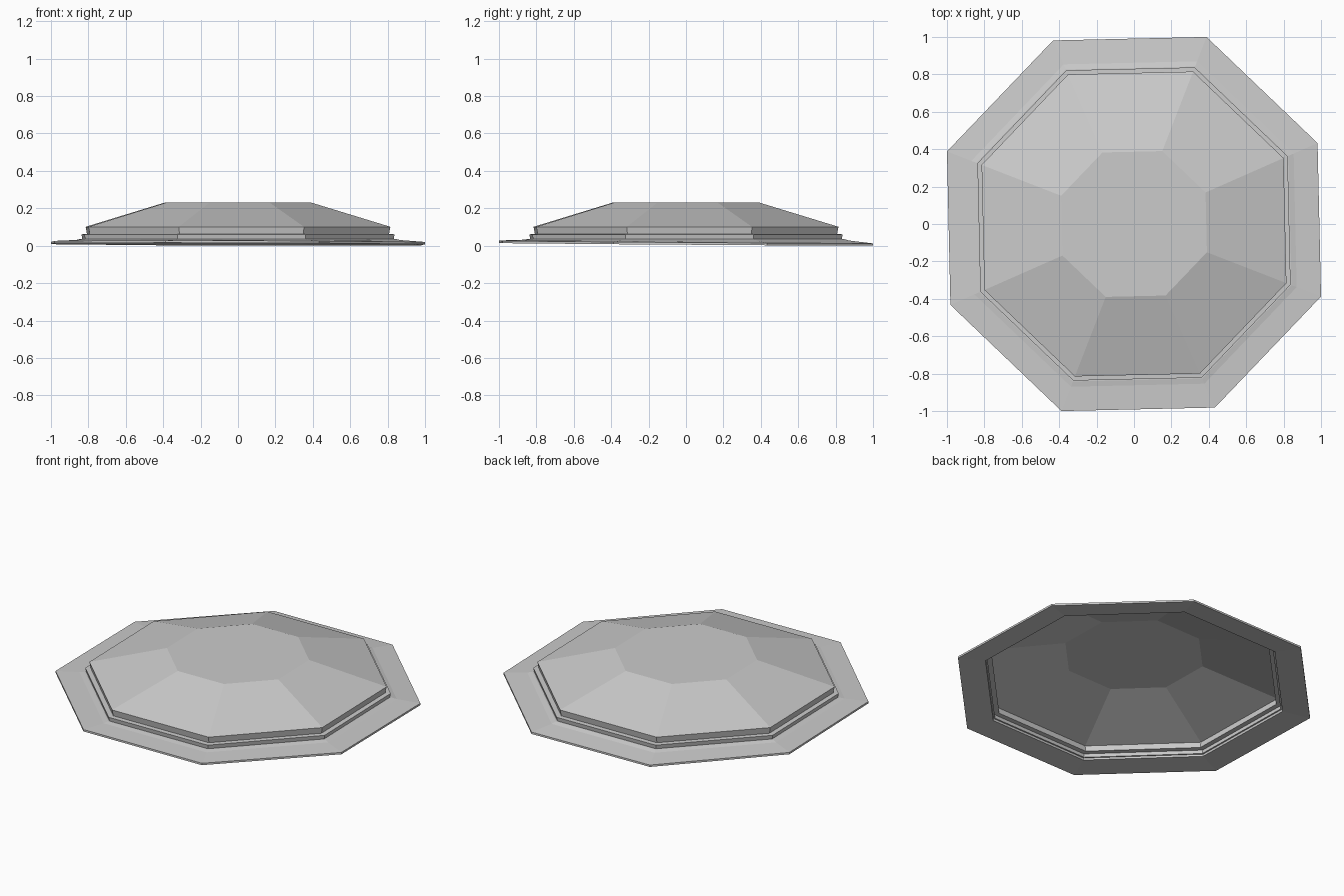
import bpy, bmesh, math

if "Cube" in bpy.data.objects:
    bpy.data.objects.remove(bpy.data.objects["Cube"])

SIDES = 8
TURN = math.radians(23.8)          # slight twist of the octagon
TILT_DIR = math.radians(248.8)     # rim is a touch higher at the front


def shell(name, profile, cap=False):
    """Sweep (radius, z, tilt) points round an octagon as an open sheet."""
    bm = bmesh.new()
    rings = []
    for r, z, tilt in profile:
        ring = []
        for i in range(SIDES):
            a = TURN + i * 2 * math.pi / SIDES
            dz = tilt * math.cos(a - TILT_DIR)
            ring.append(bm.verts.new((r * math.cos(a), r * math.sin(a), z + dz)))
        rings.append(ring)
    for lo, hi in zip(rings, rings[1:]):
        for i in range(SIDES):
            j = (i + 1) % SIDES
            bm.faces.new((lo[i], lo[j], hi[j], hi[i]))
    if cap:
        bm.faces.new(rings[-1])
    me = bpy.data.meshes.new(name)
    bm.to_mesh(me)
    bm.free()
    ob = bpy.data.objects.new(name, me)
    bpy.context.collection.objects.link(ob)
    return ob


# Thin sloping outer rim: underside, edge, top and small inner bevel
shell("outer_rim", [
    (0.905, 0.022, 0.002),
    (1.0726, 0.008, 0.008),
    (1.0726, 0.020, 0.008),
    (0.933, 0.030, 0.002),
    (0.903, 0.036, 0.0),
])

# Hollow stepped walls, sloping sides and flat top
shell("faceted_cover", [
    (0.905, 0.022, 0.002),
    (0.903, 0.036, 0.0),
    (0.893, 0.036, 0.0),
    (0.898, 0.061, 0.0),
    (0.866, 0.062, 0.0),
    (0.874, 0.101, 0.0),
    (0.418, 0.231, 0.0),
], cap=True)
